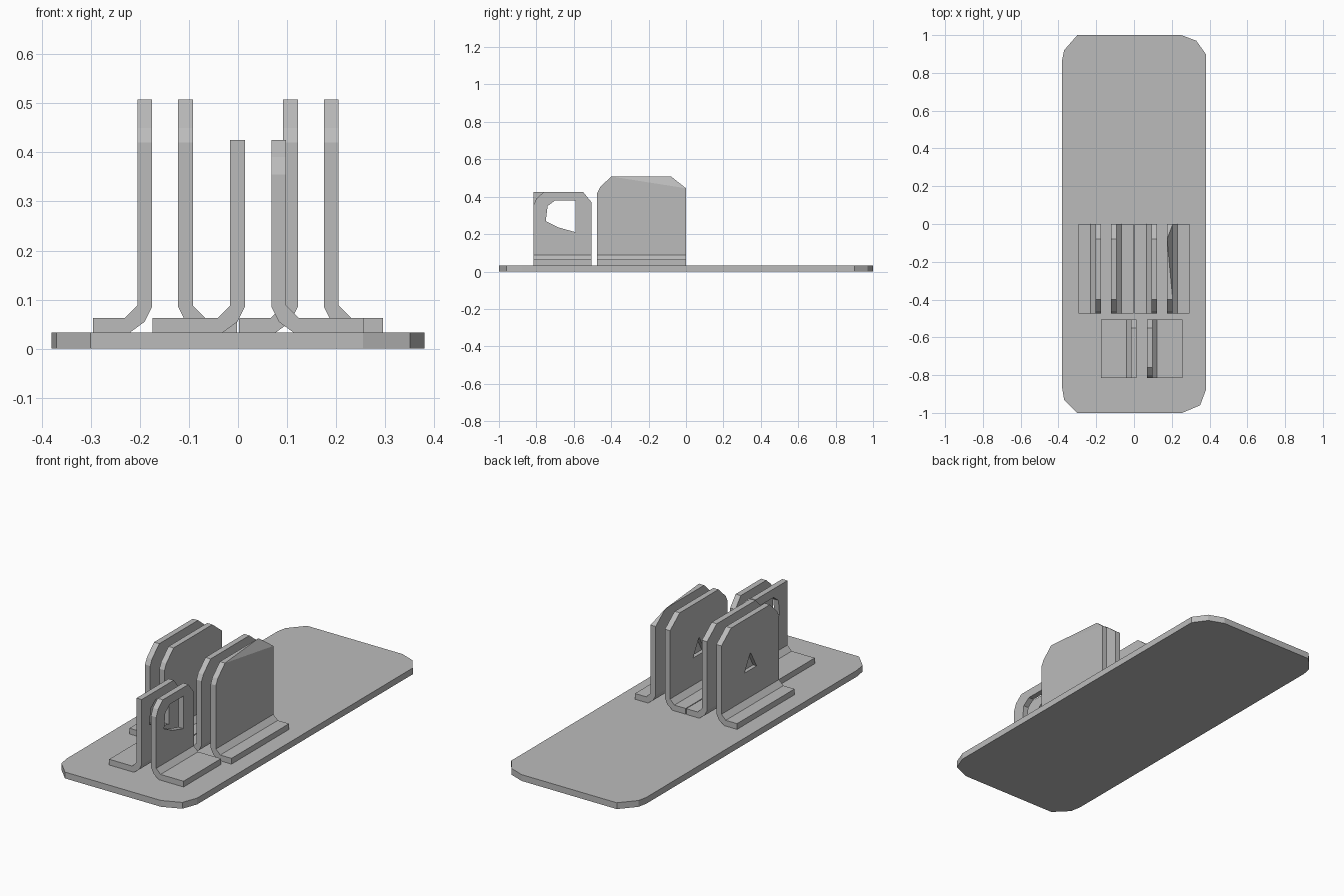
import bpy
import bmesh
from mathutils import Vector

cube = bpy.data.objects.get("Cube")
if cube:
    bpy.data.objects.remove(cube, do_unlink=True)

grey = bpy.data.materials.new("plain grey")
grey.use_nodes = True
grey.diffuse_color = (0.5, 0.5, 0.5, 1)
grey.node_tree.nodes["Principled BSDF"].inputs["Base Color"].default_value = (0.5, 0.5, 0.5, 1)

BASE_TOP = 0.033
FLANGE_TOP = 0.063
SHEET = 0.03


def prism(bm, points, offset):
    """Extrude a closed outline of 3D points along an offset."""
    face = bm.faces.new([bm.verts.new(p) for p in points])
    new = bmesh.ops.extrude_face_region(bm, geom=[face])["geom"]
    moved = [v for v in new if isinstance(v, bmesh.types.BMVert)]
    bmesh.ops.translate(bm, verts=moved, vec=offset)


def trim(bm, point, normal):
    """Slice off everything on the normal side and cap the cut."""
    geom = bm.verts[:] + bm.edges[:] + bm.faces[:]
    bmesh.ops.bisect_plane(bm, geom=geom, dist=1e-5, plane_co=point,
                           plane_no=normal, clear_outer=True)
    bmesh.ops.holes_fill(bm, edges=[e for e in bm.edges if e.is_boundary], sides=0)


def finish(bm, name):
    bmesh.ops.recalc_face_normals(bm, faces=bm.faces[:])
    mesh = bpy.data.meshes.new(name)
    bm.to_mesh(mesh)
    bm.free()
    mesh.materials.append(grey)
    obj = bpy.data.objects.new(name, mesh)
    bpy.context.collection.objects.link(obj)
    return obj


def bracket(name, x, side, reach, front, back, top, corners, tilt=None):
    """Bent sheet: upright wall at x, flange reaching out on one side."""
    profile = [(0, top), (0, 0.085), (0.015, 0.055), (0.045, BASE_TOP),
               (reach, BASE_TOP), (reach, FLANGE_TOP), (0.055, FLANGE_TOP),
               (SHEET, 0.088), (SHEET, top)]
    bm = bmesh.new()
    prism(bm, [(x + side * u, front, z) for u, z in profile], (0, back - front, 0))
    # Each corner is a chain of (y, z) points running front to back
    for chain in corners:
        for (ya, za), (yb, zb) in zip(chain, chain[1:]):
            trim(bm, (0, ya, za), (0, za - zb, yb - ya))
    if tilt:
        a, b, c = (Vector(p) for p in tilt)
        normal = (b - a).cross(c - a)
        trim(bm, a, normal if normal.z > 0 else -normal)
    return finish(bm, name)


def cut(target, name, outline, x, depth):
    """Cut a (y, z) outline into a wall along x."""
    bm = bmesh.new()
    prism(bm, [(x, y, z) for y, z in outline], (depth, 0, 0))
    cutter = finish(bm, name)
    cutter.hide_render = True
    cutter.display_type = 'WIRE'
    mod = target.modifiers.new("opening", 'BOOLEAN')
    mod.operation = 'DIFFERENCE'
    mod.solver = 'EXACT'
    mod.object = cutter
    # Bake the opening and drop the helper
    graph = bpy.context.evaluated_depsgraph_get()
    baked = bpy.data.meshes.new_from_object(target.evaluated_get(graph))
    target.modifiers.clear()
    target.data = baked
    bpy.data.objects.remove(cutter, do_unlink=True)


# Base plate with clipped corners
bm = bmesh.new()
outline = [(-0.38, -0.87), (-0.37, -0.93), (-0.30, -1), (0.255, -1),
           (0.35, -0.96), (0.38, -0.88), (0.38, 0.90), (0.33, 0.97),
           (0.25, 1), (-0.30, 1), (-0.37, 0.92), (-0.38, 0.87)]
prism(bm, [(x, y, 0) for x, y in outline], (0, 0, BASE_TOP))
finish(bm, "base_plate")

# Two pairs of tall brackets
TALL = 0.508
front_corner = [(-0.475, 0.42), (-0.46, 0.45), (-0.40, TALL)]
back_corner = [(-0.08, TALL), (0, 0.445)]
tall = {}
for sign, label in ((1, "left"), (-1, "right")):
    slope = [(0.205, -0.40, TALL), (0.205, 0, 0.445), (0.175, -0.08, TALL)]
    tall["outer", sign] = bracket(
        "outer_bracket_" + label, sign * 0.175, sign, 0.12, -0.475, 0, TALL,
        [front_corner, back_corner], slope if sign > 0 else None)
    tall["inner", sign] = bracket(
        "inner_bracket_" + label, sign * 0.122, -sign, 0.12, -0.475, 0, TALL,
        [front_corner, back_corner])

# Small triangular pockets in two of the tall walls
triangle = [(-0.19, 0.23), (-0.29, 0.23), (-0.24, 0.32)]
cut(tall["outer", -1], "pocket_cutter", triangle, -0.225, 0.04)
cut(tall["inner", 1], "pocket_cutter", triangle, 0.072, 0.04)

# Shorter front brackets with an angular opening
SHORT = 0.425
short_front = [(-0.815, 0.355), (-0.80, 0.39), (-0.76, SHORT)]
short_back = [(-0.55, SHORT), (-0.505, 0.37)]
hole = [(-0.75, 0.27), (-0.74, 0.35), (-0.70, 0.38), (-0.59, 0.38),
        (-0.59, 0.21), (-0.68, 0.235)]
for name, x, side, corners in (
        ("front_bracket_left", 0.068, 1, [short_front, short_back]),
        ("front_bracket_right", 0.014, -1, [short_back])):
    part = bracket(name, x, side, 0.188, -0.815, -0.505, SHORT, corners)
    cut(part, "opening_cutter", hole, x - 0.05, 0.1)
